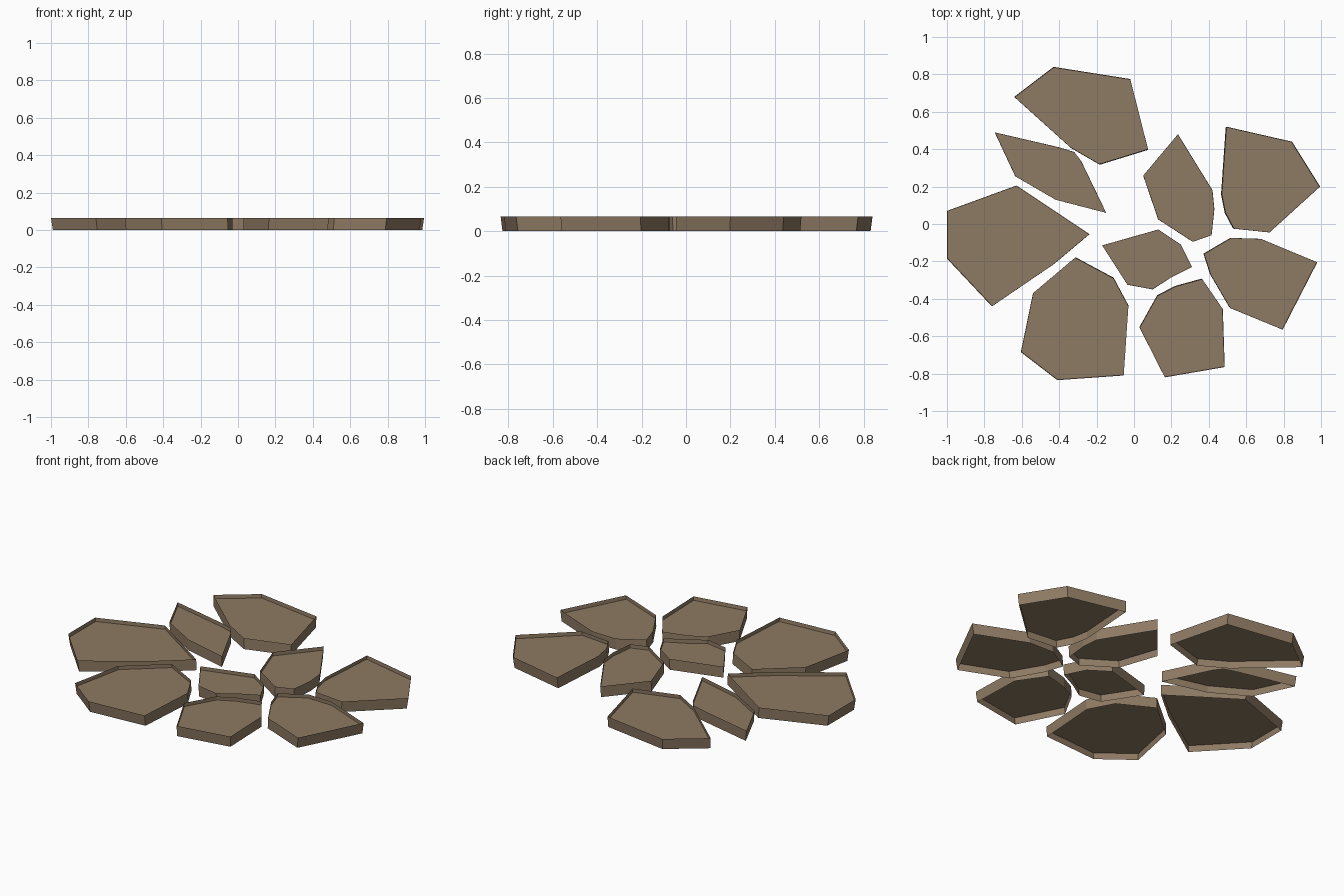
import bpy, bmesh

if "Cube" in bpy.data.objects:
    bpy.data.objects.remove(bpy.data.objects["Cube"])

TOP, PLATE = 0.065, 0.043   # rim height, height of the sunken face
TAPER = 0.99                # foot outline shrinks towards the middle

mat = bpy.data.materials.new("brown_stone")
mat.diffuse_color = (0.27, 0.195, 0.125, 1)
mat.use_nodes = True
mat.node_tree.nodes["Principled BSDF"].inputs["Base Color"].default_value = mat.diffuse_color

# Outline of each paving stone, seen from above
stones = {
    "stone_back_left": [(-.64, .68), (-.43, .84), (-.02, .775), (.075, .4), (-.185, .32), (-.34, .41)],
    "stone_left_sliver": [(-.745, .49), (-.40, .41), (-.32, .385), (-.285, .34), (-.15, .06), (-.42, .13), (-.635, .255)],
    "stone_left": [(-1, .07), (-.63, .205), (-.24, -.055), (-.43, -.215), (-.76, -.44), (-1, -.185)],
    "stone_front_left": [(-.315, -.18), (-.11, -.29), (-.03, -.44), (-.055, -.81), (-.41, -.835), (-.605, -.685), (-.54, -.37)],
    "stone_front_right": [(.03, -.555), (.125, -.385), (.22, -.335), (.365, -.295), (.475, -.455), (.485, -.765), (.165, -.82)],
    "stone_right": [(.375, -.16), (.52, -.075), (.68, -.08), (.98, -.205), (.795, -.565), (.515, -.45), (.41, -.27)],
    "stone_back_right": [(.495, .52), (.845, .44), (.995, .2), (.725, -.045), (.535, -.025), (.49, .06), (.47, .16)],
    "stone_back_middle": [(.05, .26), (.235, .48), (.42, .18), (.43, .08), (.415, -.06), (.315, -.095), (.13, .025)],
    "stone_centre": [(-.17, -.115), (.13, -.03), (.25, -.11), (.31, -.23), (.2, -.285), (.1, -.35), (-.035, -.325)],
}


def make_stone(name, outline):
    bm = bmesh.new()
    rings = []
    for z in (0, PLATE, TOP):
        s = TAPER + (1 - TAPER) * z / TOP
        rings.append([bm.verts.new((x * s, y * s, z)) for x, y in outline])
    n = len(outline)
    # Side wall, clockwise outline seen from above
    for low, high in zip(rings, rings[1:]):
        for i in range(n):
            j = (i + 1) % n
            bm.faces.new((low[j], low[i], high[i], high[j]))
    # Sunken walking face; the underside stays open
    bm.faces.new(rings[1][::-1])
    me = bpy.data.meshes.new(name)
    bm.to_mesh(me)
    bm.free()
    me.materials.append(mat)
    bpy.context.collection.objects.link(bpy.data.objects.new(name, me))


for name, outline in stones.items():
    make_stone(name, outline)
